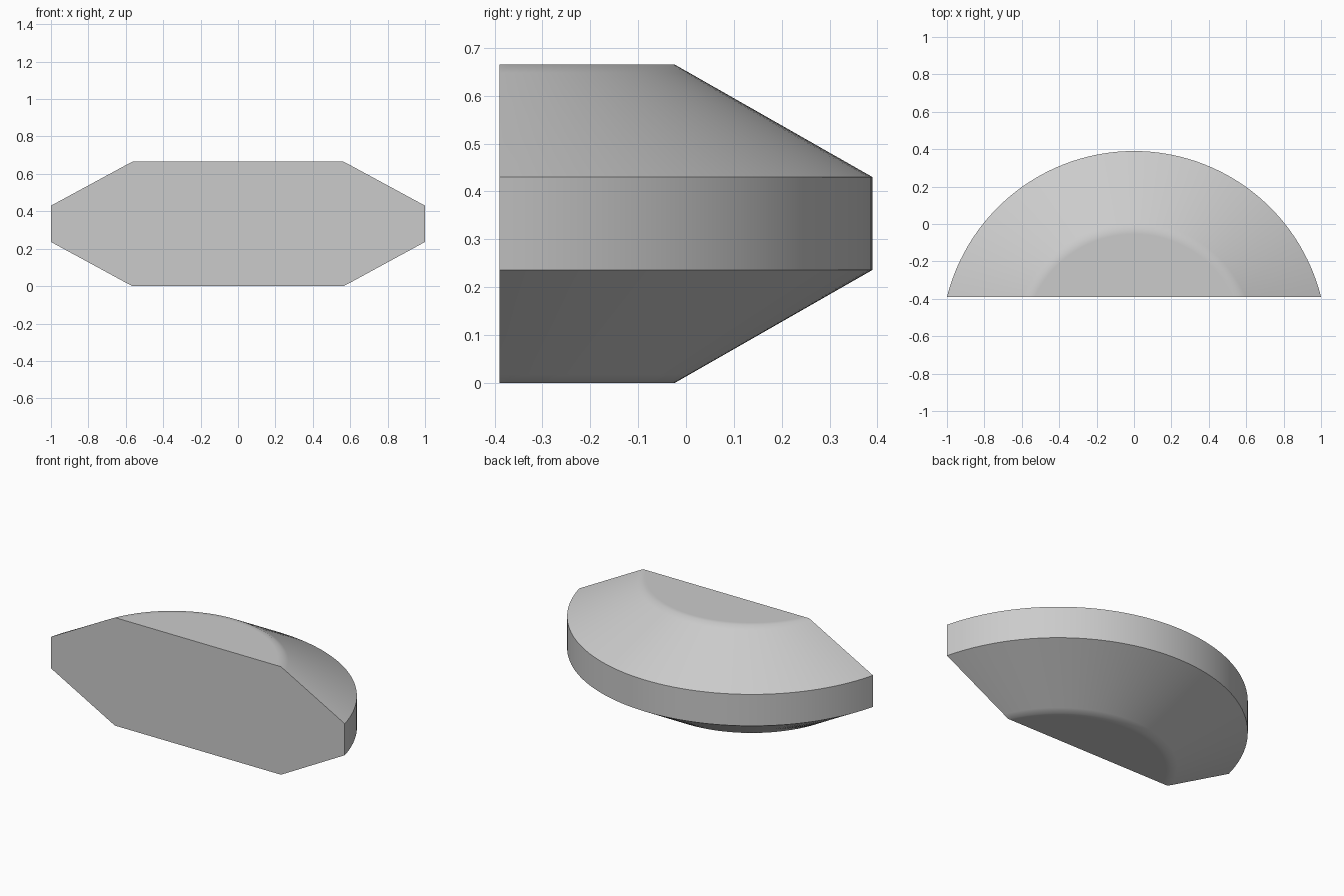
import bpy, bmesh, math

if "Cube" in bpy.data.objects:
    bpy.data.objects.remove(bpy.data.objects["Cube"], do_unlink=True)

FRONT = -0.39          # flat cut plane
CENTRE = -0.641        # axis of the turned shape
R_RIM, R_CAP = 1.031, 0.618
HEIGHT, RIM_LOW, RIM_HIGH = 0.665, 0.236, 0.43
STEPS = 64

grey = bpy.data.materials.new("grey")
grey.use_nodes = True
colour = (0.6, 0.6, 0.6, 1)
grey.diffuse_color = colour
grey.node_tree.nodes["Principled BSDF"].inputs["Base Color"].default_value = colour


def arc(bm, radius, z):
    """Arc behind the cut plane, from the left end to the right end."""
    start = math.asin((FRONT - CENTRE) / radius)
    angles = [start + (math.pi - 2 * start) * i / STEPS for i in range(STEPS + 1)]
    return [bm.verts.new((radius * math.cos(a), CENTRE + radius * math.sin(a), z))
            for a in angles]


# Half profile from the base up; narrow rings keep the cap edges softly shaded
soft = 0.03
slope = RIM_LOW / (R_RIM - R_CAP)
profile = [(R_CAP - soft, 0), (R_CAP, 0), (R_CAP + soft, soft * slope), (R_RIM, RIM_LOW)]
top_slope = (HEIGHT - RIM_HIGH) / (R_RIM - R_CAP)
profile += [(R_RIM, RIM_HIGH), (R_CAP + soft, HEIGHT - soft * top_slope),
            (R_CAP, HEIGHT), (R_CAP - soft, HEIGHT)]

# Truncated double-cone segment
bm = bmesh.new()
rings = [arc(bm, r, z) for r, z in profile]
for low, high in zip(rings, rings[1:]):
    for i in range(STEPS):
        bm.faces.new((low[i], low[i + 1], high[i + 1], high[i]))
bm.faces.new(rings[0])
bm.faces.new(rings[-1])
# Flat front face
bm.faces.new([r[0] for r in rings] + [r[-1] for r in reversed(rings)])
bmesh.ops.recalc_face_normals(bm, faces=bm.faces)

mesh = bpy.data.meshes.new("bevelled_half_disc")
bm.to_mesh(mesh)
bm.free()
mesh.materials.append(grey)
body = bpy.data.objects.new("bevelled_half_disc", mesh)
bpy.context.collection.objects.link(body)

bpy.ops.object.select_all(action='DESELECT')
body.select_set(True)
bpy.context.view_layer.objects.active = body
bpy.ops.object.shade_smooth_by_angle(angle=math.radians(35))
